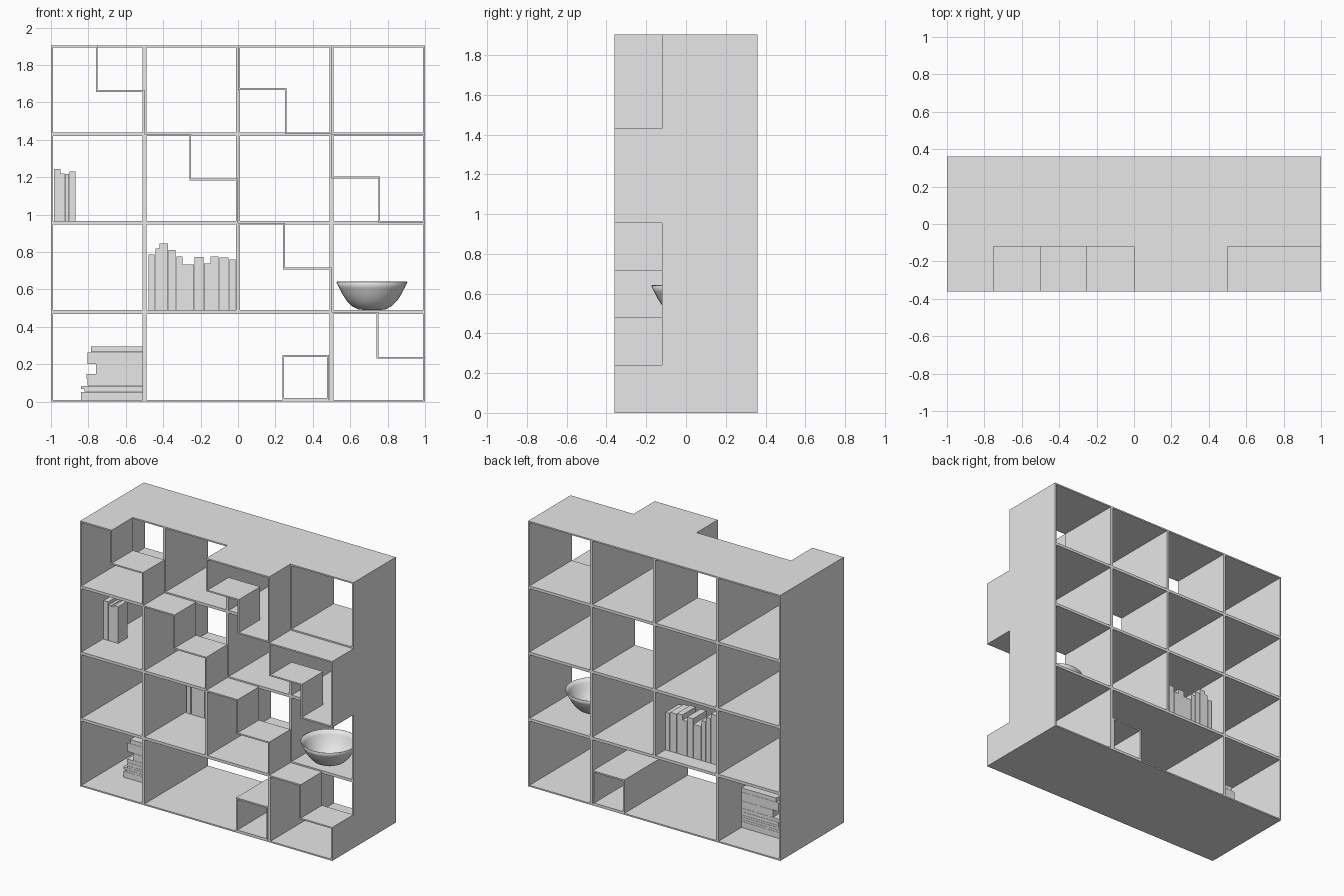
import bpy, bmesh, math

if "Cube" in bpy.data.objects:
    bpy.data.objects.remove(bpy.data.objects["Cube"], do_unlink=True)

grey = bpy.data.materials.new("plain_grey")
grey.use_nodes = True
grey.diffuse_color = (0.8, 0.8, 0.8, 1)
grey.node_tree.nodes["Principled BSDF"].inputs["Base Color"].default_value = (0.8, 0.8, 0.8, 1)

FRONT, STEP, BACK = -0.36, -0.12, 0.36
T = 0.01
COLS = [-1, -0.5, 0, 0.5, 1]
ROWS = [0, 0.48, 0.956, 1.43, 1.904]


def finish(name, bm):
    bmesh.ops.recalc_face_normals(bm, faces=bm.faces)
    mesh = bpy.data.meshes.new(name)
    bm.to_mesh(mesh)
    bm.free()
    mesh.materials.append(grey)
    obj = bpy.data.objects.new(name, mesh)
    bpy.context.collection.objects.link(obj)
    return obj


def frame(name, outline, y0, y1):
    """Hollow tube: a counter-clockwise right-angled outline with walls set inward."""
    n = len(outline)
    inner = []
    for i, (x, z) in enumerate(outline):
        dx = dz = 0
        for (ax, az), (bx, bz) in ((outline[i - 1], (x, z)), ((x, z), outline[(i + 1) % n])):
            length = math.hypot(bx - ax, bz - az)
            dx -= (bz - az) / length * T
            dz += (bx - ax) / length * T
        inner.append((x + dx, z + dz))
    bm = bmesh.new()
    rings = [[bm.verts.new((x, y, z)) for x, z in loop]
             for loop, y in ((outline, y0), (outline, y1), (inner, y1), (inner, y0))]
    for a, b in zip(rings, rings[1:] + rings[:1]):
        for i in range(n):
            j = (i + 1) % n
            bm.faces.new((a[i], a[j], b[j], b[i]))
    return finish(name, bm)


def rect(x0, x1, z0, z1):
    return [(x0, z0), (x1, z0), (x1, z1), (x0, z1)]


def box(name, x0, x1, y0, y1, z0, z1):
    bm = bmesh.new()
    bmesh.ops.create_cube(bm, size=1)
    for v in bm.verts:
        v.co = (x1 if v.co.x > 0 else x0, y1 if v.co.y > 0 else y0, z1 if v.co.z > 0 else z0)
    return finish(name, bm)


# Compartments: full depth, recessed, or with a stepped front (column, row)
UPPER_NOTCH = {(0, 3), (1, 2), (2, 1), (3, 0)}
LOWER_NOTCH = {(2, 3), (3, 2)}
RECESSED = {(1, 3), (2, 2), (3, 3), (3, 1)}
for c in range(4):
    for r in range(4):
        if r == 0 and c in (1, 2):
            continue
        x0, x1, z0, z1 = COLS[c], COLS[c + 1], ROWS[r], ROWS[r + 1]
        xm, zm = (x0 + x1) / 2, (z0 + z1) / 2
        name = f"compartment_{c + 1}_{r + 1}"
        stepped = (c, r) in UPPER_NOTCH | LOWER_NOTCH | RECESSED
        frame(name, rect(x0, x1, z0, z1), STEP if stepped else FRONT, BACK)
        if (c, r) in UPPER_NOTCH:
            frame(name + "_step", [(x0, z0), (x1, z0), (x1, zm), (xm, zm), (xm, z1), (x0, z1)],
                  FRONT, STEP)
        elif (c, r) in LOWER_NOTCH:
            frame(name + "_step", [(xm, z0), (x1, z0), (x1, z1), (x0, z1), (x0, zm), (xm, zm)],
                  FRONT, STEP)

# Wide bottom compartment with a small box in its corner
frame("wide_compartment", rect(COLS[1], COLS[3], ROWS[0], ROWS[1]), FRONT, BACK)
frame("corner_box", rect(0.237, 0.487, T, 0.25), FRONT, BACK)

# Standing books: left edge, right edge, top
for x0, x1, top in [(-0.985, -0.95, 1.243), (-0.948, -0.928, 1.22),
                    (-0.926, -0.904, 1.217), (-0.902, -0.87, 1.23)]:
    box("upper_book", x0, x1, -0.115, -0.01, ROWS[2] + T, top)
for x0, x1, top in [(-0.478, -0.446, 0.787), (-0.441, -0.421, 0.82), (-0.419, -0.373, 0.845),
                    (-0.371, -0.334, 0.81), (-0.329, -0.298, 0.777), (-0.296, -0.234, 0.733),
                    (-0.232, -0.185, 0.773), (-0.183, -0.148, 0.74), (-0.146, -0.104, 0.777),
                    (-0.1, -0.05, 0.77), (-0.045, -0.013, 0.76)]:
    box("middle_book", x0, x1, 0.1, 0.25, ROWS[1] + T, top)

# Lying books: left edge, thickness
z = T
for left, thick in [(-0.84, 0.044), (-0.82, 0.015), (-0.84, 0.017), (-0.805, 0.015),
                    (-0.805, 0.024), (-0.81, 0.024), (-0.76, 0.053), (-0.805, 0.063),
                    (-0.785, 0.03)]:
    box("lying_book", left, -0.511, -0.1, 0.1, z, z + thick - 0.001)
    z += thick

# Bowl: spun profile with a thin wall
bm = bmesh.new()
profile = [(0, 0), (0.07, 0.002), (0.105, 0.02), (0.135, 0.05), (0.158, 0.085),
           (0.175, 0.118), (0.19, 0.15)]
verts = [bm.verts.new((r, 0, h)) for r, h in profile]
edges = [bm.edges.new(pair) for pair in zip(verts, verts[1:])]
bmesh.ops.spin(bm, geom=verts + edges, cent=(0, 0, 0), axis=(0, 0, 1),
               angle=2 * math.pi, steps=40)
bmesh.ops.remove_doubles(bm, verts=bm.verts, dist=0.0005)
bowl = finish("bowl", bm)
bowl.location = (0.716, 0.015, ROWS[1] + T)
wall = bowl.modifiers.new("wall", "SOLIDIFY")
wall.thickness = 0.005
wall.offset = -1
bpy.ops.object.select_all(action="DESELECT")
bowl.select_set(True)
bpy.context.view_layer.objects.active = bowl
bpy.ops.object.shade_smooth_by_angle(angle=math.radians(35))
